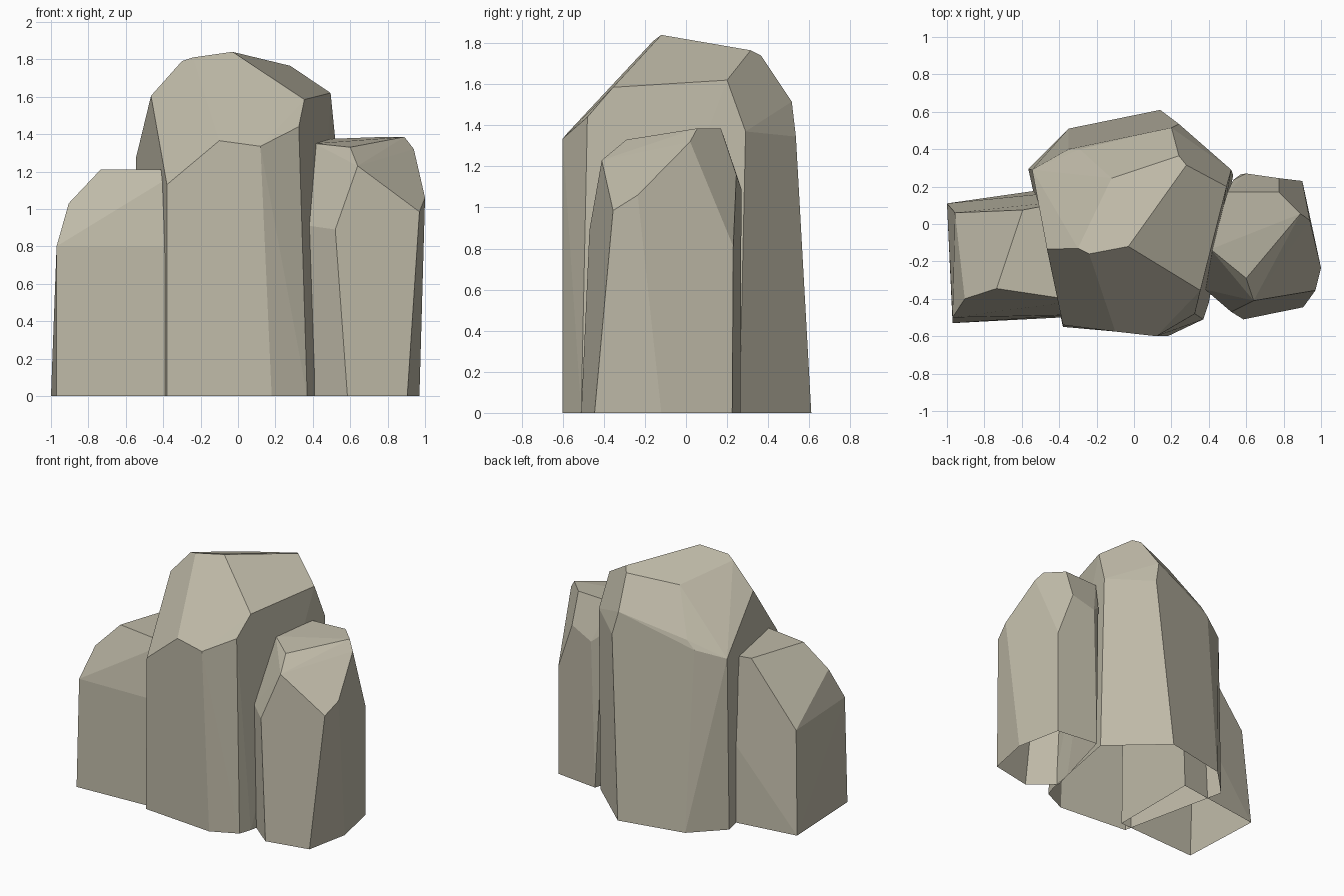
import bpy
import bmesh
import math
from mathutils import Vector

default_cube = bpy.data.objects.get("Cube")
if default_cube:
    bpy.data.objects.remove(default_cube, do_unlink=True)


def make_material(name, colour):
    """Create one plain flat colour for viewport and render."""
    material = bpy.data.materials.new(name)
    material.use_nodes = True
    material.diffuse_color = colour
    for node in material.node_tree.nodes:
        if node.type == "BSDF_PRINCIPLED":
            node.inputs["Base Color"].default_value = colour
            node.inputs["Roughness"].default_value = 1
    return material


def make_rock(name, footprint, shoulder, crown, material):
    """Wrap a faceted boulder around a ground outline, a ring of
    shoulder corners and a few crown corners, leaving the base open."""
    mesh = bpy.data.meshes.new(name)
    rock = bpy.data.objects.new(name, mesh)
    bpy.context.scene.collection.objects.link(rock)

    bm = bmesh.new()
    ground_corners = [(x, y, 0) for x, y in footprint]
    for corner in ground_corners + shoulder + crown:
        bm.verts.new(Vector(corner))
    bmesh.ops.convex_hull(bm, input=list(bm.verts), use_existing_faces=False)

    # Drop corners that ended up inside the boulder
    loose = [vert for vert in bm.verts if not vert.link_faces]
    bmesh.ops.delete(bm, geom=loose, context="VERTS")

    # Merge nearly coplanar triangles into broad chiselled facets
    bmesh.ops.dissolve_limit(bm, angle_limit=math.radians(3),
                             verts=list(bm.verts), edges=list(bm.edges))
    bmesh.ops.recalc_face_normals(bm, faces=list(bm.faces))

    # The underside is open where the boulder meets the ground
    underside = [face for face in bm.faces
                 if all(abs(vert.co.z) < 0.001 for vert in face.verts)]
    bmesh.ops.delete(bm, geom=underside, context="FACES")

    for face in bm.faces:
        face.smooth = False
    bm.to_mesh(mesh)
    bm.free()
    mesh.materials.append(material)
    return rock


stone = make_material("warm grey stone", (0.52, 0.49, 0.39, 1))

# Tall central boulder
make_rock(
    "central_rock",
    footprint=[(-.38, -.55), (.18, -.6), (.37, -.51), (.4, -.42),
               (.53, .26), (.14, .61), (-.35, .51), (-.565, .295)],
    shoulder=[(-.38, -.54, 1.13), (-.1, -.575, 1.365), (.12, -.6, 1.335),
              (.325, -.48, 1.44), (.52, .29, 1.37), (.24, .535, 1.345),
              (.2, .515, 1.515), (-.29, .4, 1.39), (-.35, .4, 1.33),
              (-.545, .29, 1.275)],
    crown=[(-.465, -.135, 1.605), (.355, -.355, 1.585), (.495, .2, 1.62),
           (.28, .315, 1.765), (.24, .365, 1.74), (-.12, .245, 1.7),
           (-.3, -.13, 1.79), (-.24, -.16, 1.81), (-.03, -.12, 1.84)],
    material=stone,
)

# Medium boulder on the model's left
make_rock(
    "left_rock",
    footprint=[(.585, -.51), (.905, -.445), (.97, -.12), (.9, .225),
               (.57, .265), (.4, -.36)],
    shoulder=[(.52, -.47, .89), (.38, -.35, .91), (.97, -.355, .985),
              (1, -.235, 1.06), (.9, .23, .81), (.6, .27, 1.09),
              (.775, .245, 1.16), (.53, .235, 1.15)],
    crown=[(.64, -.41, 1.23), (.6, -.29, 1.33), (.41, -.135, 1.35),
           (.5, .17, 1.375), (.775, .17, 1.385), (.89, .055, 1.385),
           (.94, .02, 1.32)],
    material=stone,
)

# Low boulder on the model's right, running into the central one
make_rock(
    "right_rock",
    footprint=[(-.97, -.53), (-.3, -.495), (-.3, .21), (-1, .11)],
    shoulder=[(-.97, -.5, .8), (-.3, -.485, .8), (-.3, .18, .84),
              (-.957, .06, .76), (-.88, .025, .86)],
    crown=[(-.905, -.4, 1.03), (-.735, -.345, 1.21), (-.3, -.41, 1.21),
           (-.3, .13, 1.21), (-.595, .075, 1.21)],
    material=stone,
)
